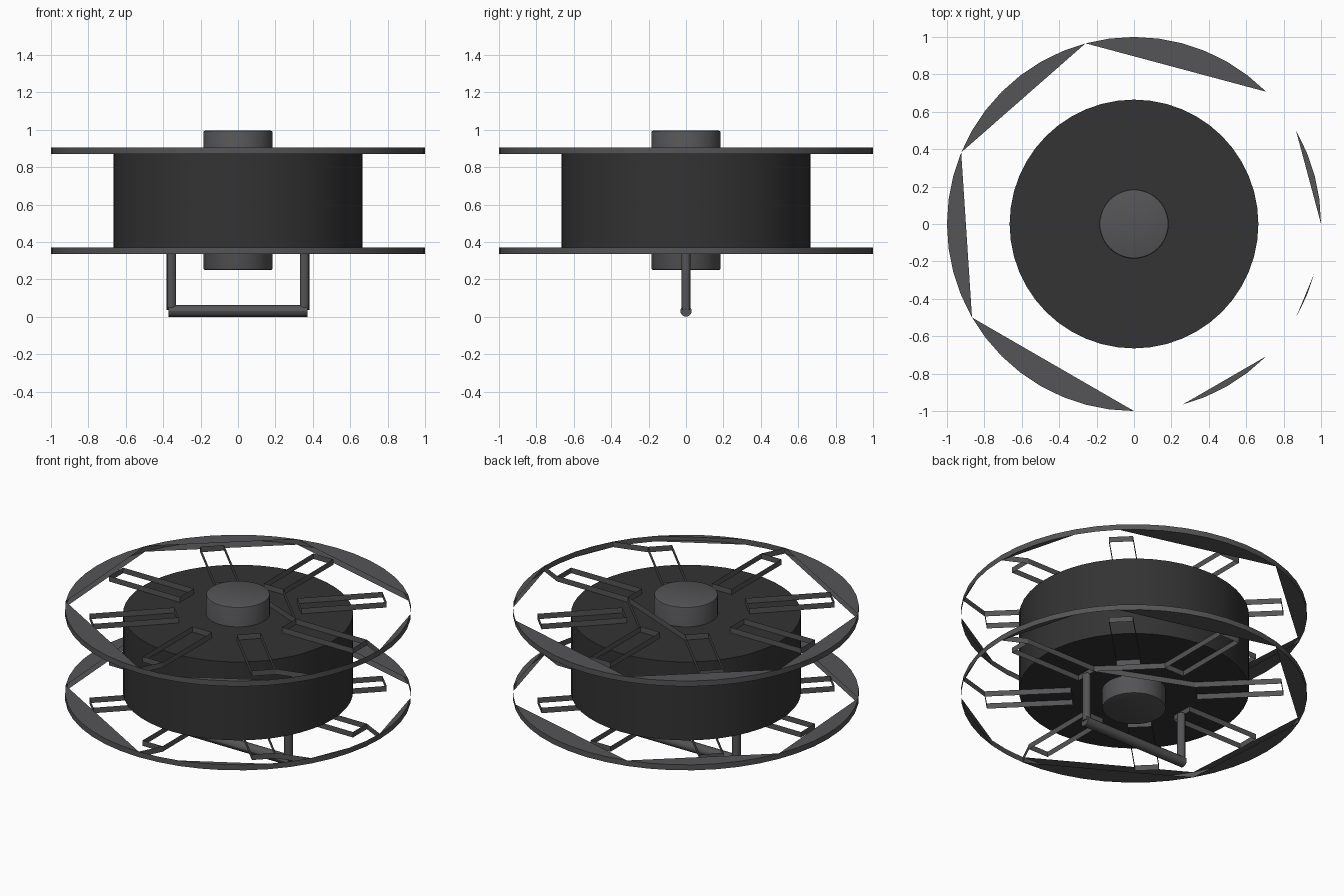
import bpy, bmesh
from math import radians, cos, sin
from mathutils import Vector, Matrix

if "Cube" in bpy.data.objects:
    bpy.data.objects.remove(bpy.data.objects["Cube"], do_unlink=True)


def material(name, color):
    m = bpy.data.materials.new(name)
    m.use_nodes = True
    m.diffuse_color = color
    m.node_tree.nodes["Principled BSDF"].inputs["Base Color"].default_value = color
    return m


grey = material("grey metal", (0.09, 0.09, 0.095, 1))
black = material("dark winding", (0.033, 0.033, 0.033, 1))


def finish(bm, name, mat):
    mesh = bpy.data.meshes.new(name)
    bm.to_mesh(mesh)
    bm.free()
    mesh.materials.append(mat)
    ob = bpy.data.objects.new(name, mesh)
    bpy.context.collection.objects.link(ob)
    bpy.ops.object.select_all(action='DESELECT')
    ob.select_set(True)
    bpy.context.view_layer.objects.active = ob
    bpy.ops.object.shade_smooth_by_angle(angle=radians(30))
    return ob


def cylinder(name, start, end, radius, sides, mat, bevel=0):
    start, end = Vector(start), Vector(end)
    axis = end - start
    place = Matrix.Translation((start + end) / 2) @ axis.to_track_quat('Z', 'Y').to_matrix().to_4x4()
    bm = bmesh.new()
    bmesh.ops.create_cone(bm, cap_ends=True, segments=sides, radius1=radius,
                          radius2=radius, depth=axis.length, matrix=place)
    if bevel:
        rims = [e for e in bm.edges if any(len(f.verts) > 4 for f in e.link_faces)]
        bmesh.ops.bevel(bm, geom=rims, offset=bevel, segments=2, profile=0.5, affect='EDGES')
    return finish(bm, name, mat)


# Flange: outer band, rim webs and the walls of eight radial slots
STEP = 7.5
IN, OUT, HALF = 0.36, 0.86, 0.07
WEBS = [(45, 105), (105, 157.5), (157.5, 210), (210, 270), (285, 315), (330, 345), (0, 30)]


def rim(angle):
    return Vector((cos(radians(angle)), sin(radians(angle)), 0))


def corner(slot, radius, side):
    return Matrix.Rotation(radians(slot), 3, 'Z') @ Vector((radius, side * HALF, 0))


def flange(name, low, high):
    bm = bmesh.new()

    def at(p, z):
        return bm.verts.new((p.x, p.y, z))

    def wall(points, closed=False):
        lower = [at(p, low) for p in points]
        upper = [at(p, high) for p in points]
        for i in range(len(points) - (not closed)):
            j = (i + 1) % len(points)
            bm.faces.new((lower[i], lower[j], upper[j], upper[i]))

    wall([rim(i * STEP) for i in range(48)], closed=True)
    for a, b in WEBS:
        arc = [rim(a + i * STEP) for i in range(round((b - a) / STEP) + 1)]
        bm.faces.new([at(p, high) for p in arc])
        bm.faces.new([at(p, low) for p in reversed(arc)])
    for slot in range(0, 360, 45):
        wall([corner(slot, IN, -1), corner(slot, IN, 1),
              corner(slot, OUT, 1), corner(slot, OUT, -1)], closed=True)
    # Thin ribs joining slots to each other and to the rim
    wall([corner(90, IN, -1), corner(0, IN, 1), corner(135, IN, -1)])
    for angle, slot in ((0, 0), (270, 270), (330, 315)):
        wall([rim(angle), corner(slot, OUT, 1)])
    return finish(bm, name, grey)


flange("lower_flange", 0.335, 0.37)
flange("upper_flange", 0.87, 0.905)

# Wound drum and axle hub
cylinder("drum", (0, 0, 0.37), (0, 0, 0.87), 0.665, 48, black)
cylinder("hub", (0, 0, 0.25), (0, 0, 0.995), 0.185, 48, grey, bevel=0.01)

# Handle below the reel
for side, label in ((1, "left"), (-1, "right")):
    cylinder(label + "_handle_leg", (side * 0.356, 0, 0.035), (side * 0.356, 0, 0.345), 0.025, 12, grey)
cylinder("handle_bar", (-0.372, 0, 0.031), (0.372, 0, 0.031), 0.031, 12, grey)
